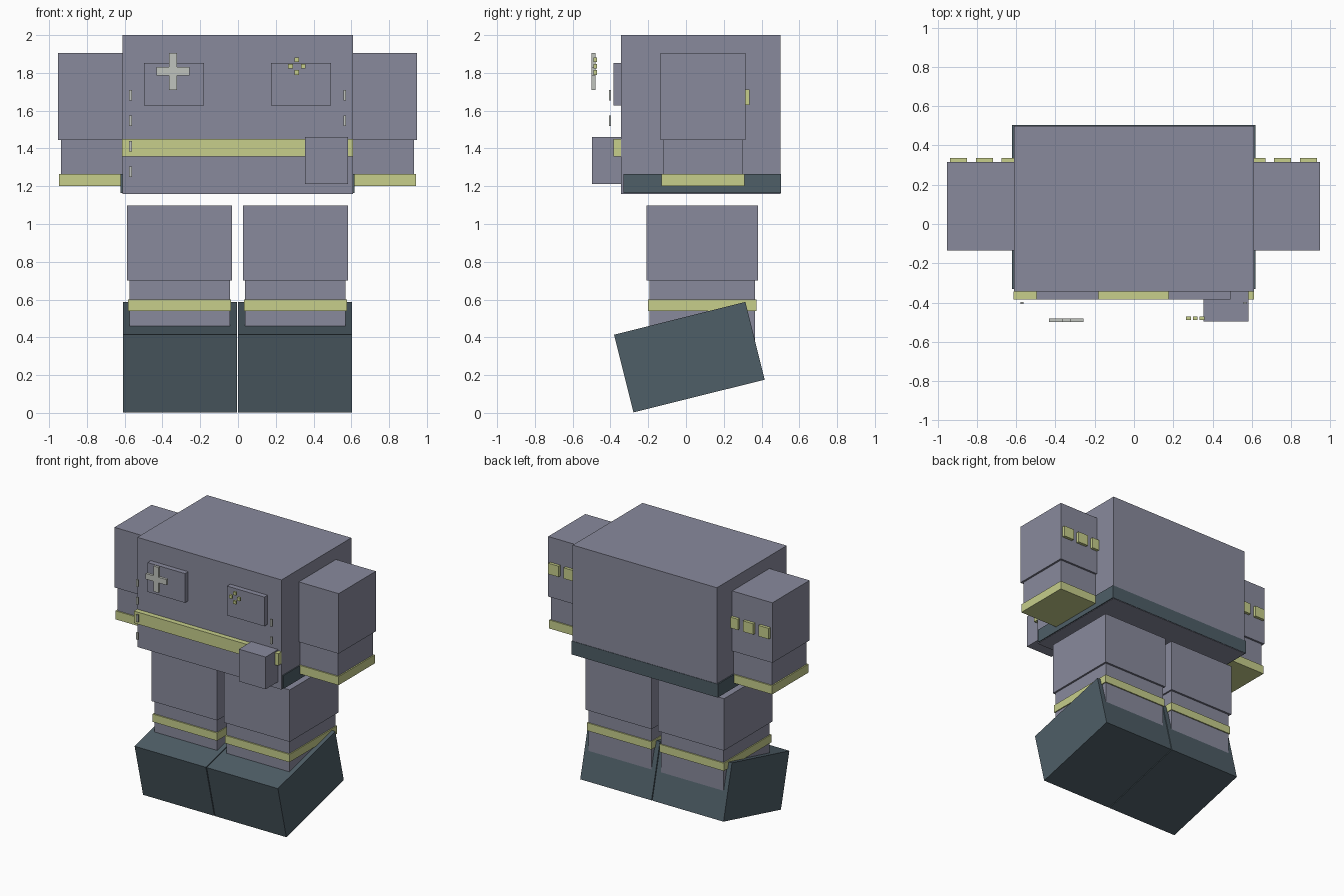
import bpy, bmesh, math
from mathutils import Vector, Matrix

if "Cube" in bpy.data.objects:
    bpy.data.objects.remove(bpy.data.objects["Cube"])


def mat(name, rgb):
    m = bpy.data.materials.new(name)
    m.diffuse_color = (*rgb, 1)
    m.use_nodes = True
    m.node_tree.nodes["Principled BSDF"].inputs["Base Color"].default_value = m.diffuse_color
    return m


FABRIC = mat("grey_purple_fabric", (0.25, 0.255, 0.335))
STRIPE = mat("olive_yellow_trim", (0.57, 0.62, 0.26))
DARK = mat("dark_slate_rubber", (0.077, 0.112, 0.135))
PALE = mat("pale_grey_metal", (0.53, 0.55, 0.51))
CX = -0.0025  # mirror plane of the limbs


def boxes(name, material, *ranges, tilt=0):
    """One object made of boxes, each given as (x0, x1, y0, y1, z0, z1)."""
    bm = bmesh.new()
    lo = [min(r[i] for r in ranges) for i in (0, 2, 4)]
    hi = [max(r[i] for r in ranges) for i in (1, 3, 5)]
    centre = (Vector(lo) + Vector(hi)) / 2
    for x0, x1, y0, y1, z0, z1 in ranges:
        c = Vector((x0 + x1, y0 + y1, z0 + z1)) / 2 - centre
        size = Matrix.Diagonal((x1 - x0, y1 - y0, z1 - z0, 1))
        bmesh.ops.create_cube(bm, size=1, matrix=Matrix.Translation(c) @ size)
    me = bpy.data.meshes.new(name)
    bm.to_mesh(me)
    bm.free()
    me.materials.append(material)
    ob = bpy.data.objects.new(name, me)
    ob.location = centre
    ob.rotation_euler.x = tilt
    bpy.context.collection.objects.link(ob)
    return ob


def pair(name, material, *ranges, tilt=0):
    """Right-hand part plus its mirror; x is measured from the middle plane."""
    for side, s in (("right", 1), ("left", -1)):
        placed = [(*sorted((CX + s * r[0], CX + s * r[1])), *r[2:]) for r in ranges]
        boxes(f"{side}_{name}", material, *placed, tilt=tilt)


# Jacket body and dark hem around the sides and back
boxes("jacket_body", FABRIC, (-0.612, 0.61, -0.345, 0.5, 1.16, 2.0))
boxes("jacket_hem", DARK, (-0.622, 0.618, -0.33, 0.503, 1.163, 1.265))

# Chest details
boxes("front_stripe", STRIPE, (-0.613, 0.61, -0.384, -0.345, 1.358, 1.45))
pair("chest_pocket", FABRIC, (0.178, 0.495, -0.384, -0.345, 1.628, 1.852))
boxes("belt_pouch", FABRIC, (0.355, 0.582, -0.497, -0.345, 1.213, 1.46))
boxes("cross_badge", PALE,
      (-0.366, -0.324, -0.5, -0.48, 1.71, 1.905),
      (-0.432, -0.366, -0.5, -0.48, 1.787, 1.83),
      (-0.324, -0.256, -0.5, -0.48, 1.787, 1.83))
r = 0.012
boxes("small_badge", STRIPE, *[
    (0.312 + dx - r, 0.312 + dx + r, -0.489, -0.472, 1.836 + dz - r, 1.836 + dz + r)
    for dx, dz in ((0.034, 0), (-0.034, 0), (0, 0.034), (0, -0.034))])
pair("front_buttons", PALE, *[
    (0.56, 0.575, -0.408, -0.397, z, z + 0.055) for z in (1.655, 1.52, 1.385, 1.25)])

# Arms: sleeve, forearm, cuff and back stripes
pair("sleeve", FABRIC, (0.5, 0.95, -0.135, 0.315, 1.445, 1.905))
pair("forearm", FABRIC, (0.515, 0.935, -0.12, 0.3, 1.205, 1.445))
pair("cuff", STRIPE, (0.505, 0.945, -0.13, 0.31, 1.2, 1.265))
pair("sleeve_stripes", STRIPE, *[
    (x, x + 0.087, 0.315, 0.337, 1.63, 1.713) for x in (0.847, 0.716, 0.585)])

# Legs: trouser, shin and ankle band
pair("trouser_leg", FABRIC, (0.028, 0.586, -0.208, 0.38, 0.7, 1.098))
pair("shin", FABRIC, (0.04, 0.572, -0.192, 0.365, 0.33, 0.7))
pair("ankle_band", STRIPE, (0.034, 0.58, -0.202, 0.374, 0.54, 0.6))

# Boots: blocks tipped forward about the x axis
W, H, TILT = 0.716, 0.424, math.radians(14)
pair("boot", DARK, (0.003, 0.607, 0.018 - W / 2, 0.018 + W / 2,
                    0.295 - H / 2, 0.295 + H / 2), tilt=TILT)
